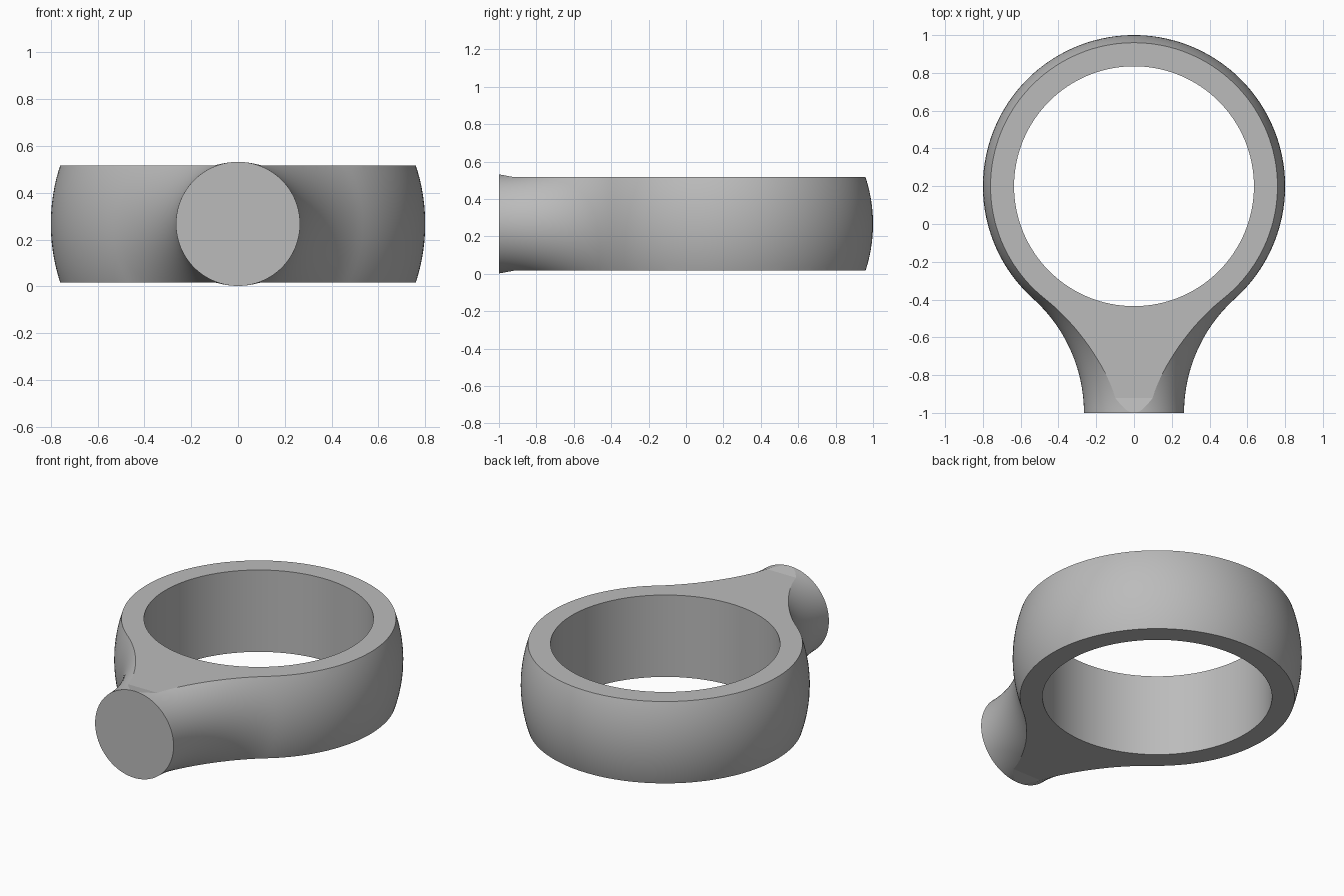
import bpy, bmesh, math
from mathutils import Matrix, Vector

cube = bpy.data.objects.get("Cube")
if cube:
    bpy.data.objects.remove(cube, do_unlink=True)

MID_Z = 0.267       # height of the stem axis
HALF = 0.25         # half thickness of the ring
RING_Y = 0.2        # ring centre
RING_R = 0.8        # outer radius
STEM_R = 0.265      # radius at the stem end
BLEND_R = 0.813     # fillet between stem and ring
SEGMENTS = 128

grey = bpy.data.materials.new("plain grey")
grey.use_nodes = True
colour = (0.5, 0.5, 0.5, 1)
grey.diffuse_color = colour
grey.node_tree.nodes["Principled BSDF"].inputs["Base Color"].default_value = colour


def add_object(name, bm, helper=False):
    bmesh.ops.recalc_face_normals(bm, faces=bm.faces)
    mesh = bpy.data.meshes.new(name)
    bm.to_mesh(mesh)
    bm.free()
    obj = bpy.data.objects.new(name, mesh)
    bpy.context.collection.objects.link(obj)
    obj.data.materials.append(grey)
    obj.hide_render = helper
    return obj


# Body: stem, fillet and rounded ring turned about the y axis
blend_x = STEM_R + BLEND_R
blend_end = math.atan2(RING_Y + 1, blend_x)
profile = [(0, -1)]
for i in range(25):
    a = blend_end * i / 24
    profile.append((blend_x - BLEND_R * math.cos(a), -1 + BLEND_R * math.sin(a)))
for i in range(1, 57):
    a = -blend_end + (math.pi / 2 + blend_end) * i / 56
    profile.append((RING_R * max(math.cos(a), 0), RING_Y + RING_R * math.sin(a)))

bm = bmesh.new()
verts = [bm.verts.new((r, y, MID_Z)) for r, y in profile]
edges = [bm.edges.new(pair) for pair in zip(verts, verts[1:])]
bmesh.ops.spin(bm, geom=verts + edges, cent=(0, 0, MID_Z), axis=(0, 1, 0),
               angle=math.tau, steps=SEGMENTS, use_merge=True)
bmesh.ops.remove_doubles(bm, verts=bm.verts, dist=0.0001)
body = add_object("ring_with_stem", bm)

# Slab that flattens top and bottom, flaring at the stem end
flare = [(-1.1, HALF + 0.034), (-0.92, HALF), (1.1, HALF)]
outline = flare + [(y, -z) for y, z in reversed(flare)]
bm = bmesh.new()
face = bm.faces.new([bm.verts.new((-1, y, MID_Z + z)) for y, z in outline])
side = bmesh.ops.extrude_face_region(bm, geom=[face])["geom"]
bmesh.ops.translate(bm, vec=Vector((2, 0, 0)),
                    verts=[v for v in side if isinstance(v, bmesh.types.BMVert)])
slab = add_object("flattening_cutter", bm, True)

# Cylinder for the finger hole
bm = bmesh.new()
bmesh.ops.create_cone(bm, cap_ends=True, segments=SEGMENTS, radius1=0.635, radius2=0.635,
                      depth=2, matrix=Matrix.Translation((0, RING_Y, MID_Z)))
hole = add_object("hole_cutter", bm, True)

for cutter, operation in ((slab, 'INTERSECT'), (hole, 'DIFFERENCE')):
    mod = body.modifiers.new(cutter.name, 'BOOLEAN')
    mod.object = cutter
    mod.operation = operation
    mod.solver = 'EXACT'

# Apply the cuts and remove the cutters
bpy.context.view_layer.update()
result = bpy.data.meshes.new_from_object(
    body.evaluated_get(bpy.context.evaluated_depsgraph_get()))
body.modifiers.clear()
body.data = result
for cutter in (slab, hole):
    bpy.data.objects.remove(cutter, do_unlink=True)

result.materials.clear()
result.materials.append(grey)
for poly in result.polygons:
    poly.material_index = 0

bpy.ops.object.select_all(action='DESELECT')
body.select_set(True)
bpy.context.view_layer.objects.active = body
bpy.ops.object.shade_smooth_by_angle(angle=math.radians(8))
